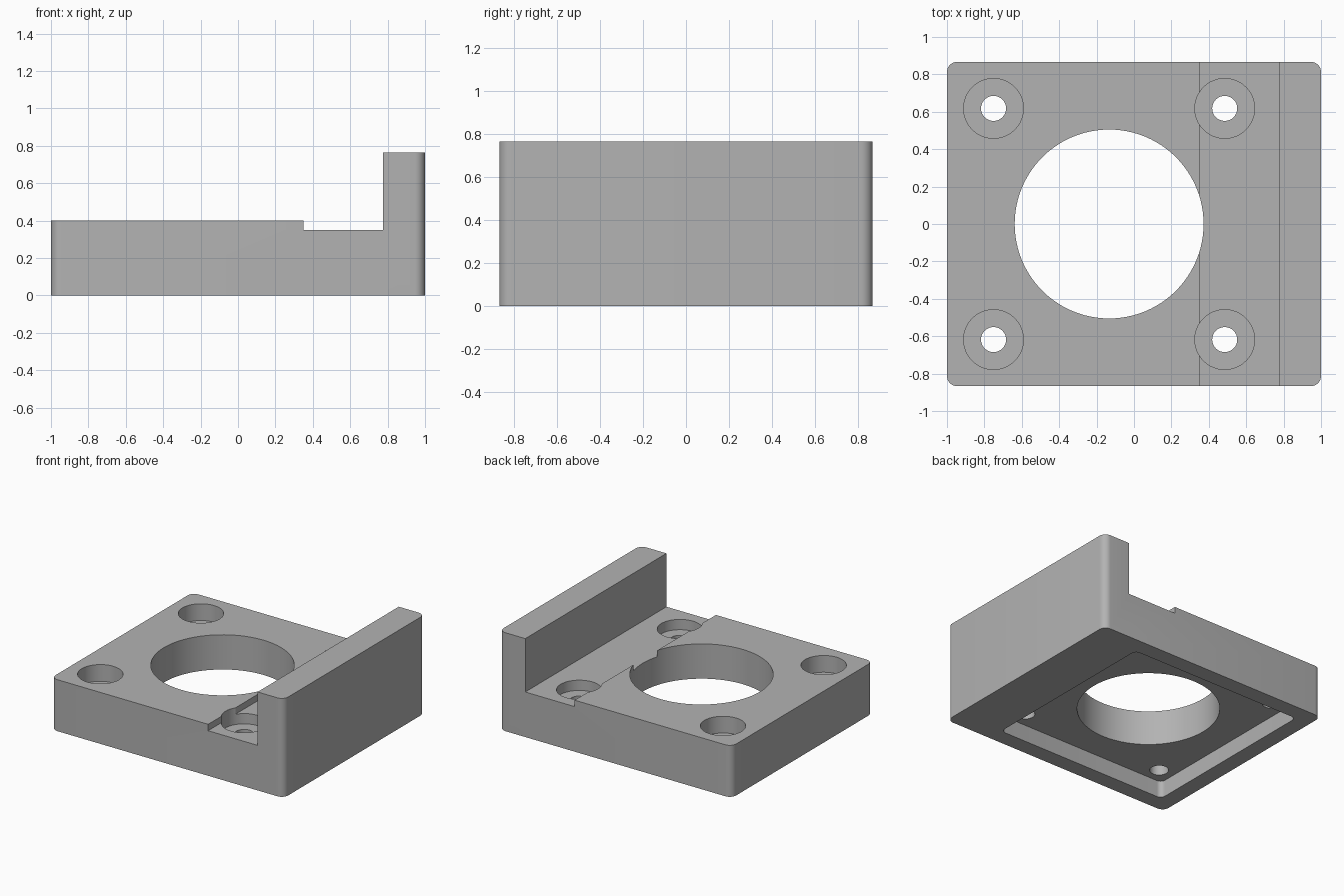
import bpy
import bmesh
import math

if "Cube" in bpy.data.objects:
    bpy.data.objects.remove(bpy.data.objects["Cube"], do_unlink=True)

HALF_Y = 0.867
HEIGHT = 0.765
BORE_X = -0.133      # centre of the bore and of the screw pattern
PITCH = 0.618        # screw offset from the bore centre
LEDGE = 0.27         # floor of the screw counterbores
POCKET = 0.13        # depth of the underside recess

# Plain grey material
grey = bpy.data.materials.new("plain grey")
grey.use_nodes = True
colour = (0.45, 0.45, 0.45, 1)
grey.diffuse_color = colour
grey.node_tree.nodes["Principled BSDF"].inputs["Base Color"].default_value = colour


def make_object(name, bm):
    bmesh.ops.recalc_face_normals(bm, faces=bm.faces)
    mesh = bpy.data.meshes.new(name)
    bm.to_mesh(mesh)
    bm.free()
    obj = bpy.data.objects.new(name, mesh)
    mesh.materials.append(grey)
    bpy.context.collection.objects.link(obj)
    return obj


def prism(name, outline, place, offset, radius=0):
    """Extrude an outline, then round its upright edges."""
    bm = bmesh.new()
    face = bm.faces.new([bm.verts.new(place(*p)) for p in outline])
    grown = bmesh.ops.extrude_face_region(bm, geom=[face])
    moved = [v for v in grown["geom"] if isinstance(v, bmesh.types.BMVert)]
    bmesh.ops.translate(bm, verts=moved, vec=offset)
    if radius:
        low = min(v.co.x for v in bm.verts)
        high = max(v.co.x for v in bm.verts)
        edges = [e for e in bm.edges
                 if abs(e.verts[0].co.z - e.verts[1].co.z) > 0.1
                 and all(min(v.co.x - low, high - v.co.x) < 0.001 for v in e.verts)]
        bmesh.ops.bevel(bm, geom=edges, offset=radius, segments=8,
                        profile=0.5, affect='EDGES')
    return make_object(name, bm)


def cylinder(name, x, y, bottom, top, radius, sides):
    bm = bmesh.new()
    bmesh.ops.create_cone(bm, cap_ends=True, segments=sides, radius1=radius,
                          radius2=radius, depth=top - bottom)
    bmesh.ops.translate(bm, verts=bm.verts, vec=(x, y, (top + bottom) / 2))
    return make_object(name, bm)


# Stepped plate with an upright wall on its left side
side_profile = [(-1, 0), (1, 0), (1, HEIGHT), (0.775, HEIGHT),
                (0.775, 0.35), (0.35, 0.35), (0.35, 0.4), (-1, 0.4)]
plate = prism("mounting_plate", side_profile,
              lambda x, z: (x, -HALF_Y, z), (0, 2 * HALF_Y, 0), 0.055)

# Square recess in the underside
r = 0.74
square = [(BORE_X - r, -r), (BORE_X + r, -r), (BORE_X + r, r), (BORE_X - r, r)]
cutters = [prism("pocket_cutter", square, lambda x, y: (x, y, -0.2),
                 (0, 0, 0.2 + POCKET), 0.04)]

# Central bore and four counterbored screw holes
cutters.append(cylinder("bore_cutter", BORE_X, 0, -0.3, 1, 0.505, 96))
for sx in (-1, 1):
    for sy in (-1, 1):
        x, y = BORE_X + sx * PITCH, sy * PITCH
        cutters.append(cylinder("screw_cutter", x, y, -0.3, 1, 0.067, 32))
        cutters.append(cylinder("counterbore_cutter", x, y, LEDGE, 1, 0.16, 48))

bpy.context.view_layer.objects.active = plate
for cutter in cutters:
    cutter.hide_render = True
    cut = plate.modifiers.new("cut", 'BOOLEAN')
    cut.operation = 'DIFFERENCE'
    cut.solver = 'EXACT'
    cut.object = cutter
    bpy.ops.object.modifier_apply(modifier=cut.name)
    bpy.data.objects.remove(cutter, do_unlink=True)

# Smooth rounded surfaces, crisp edges
bpy.ops.object.select_all(action='DESELECT')
plate.select_set(True)
bpy.ops.object.shade_smooth_by_angle(angle=math.radians(30))
